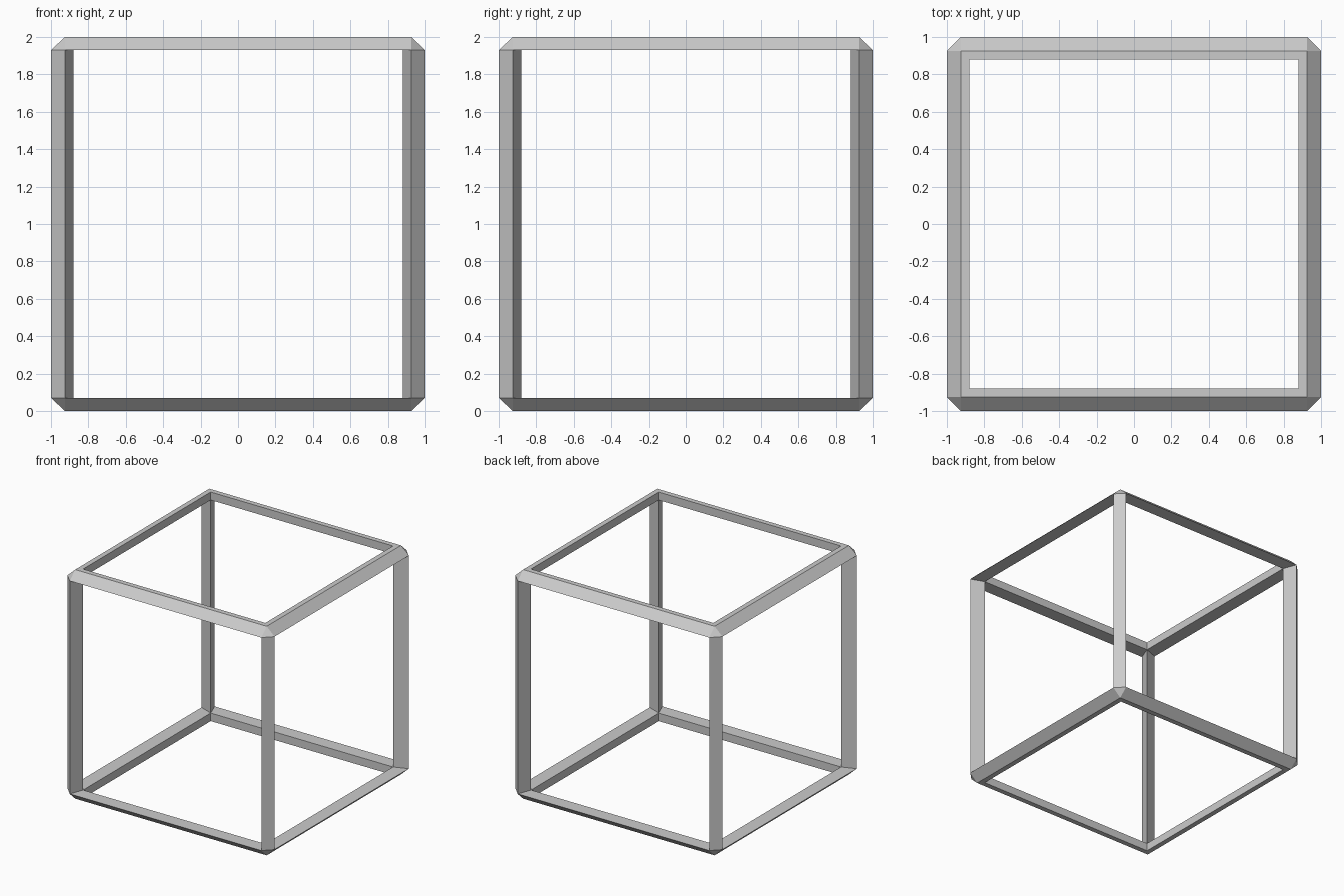
import bpy, bmesh
from itertools import product

if "Cube" in bpy.data.objects:
    bpy.data.objects.remove(bpy.data.objects["Cube"])

CHAMFER_XY, CHAMFER_Z, INNER = 0.925, 0.93, 0.88

bm = bmesh.new()

# Five points per corner: three on the outer chamfer, two on the inner edge
corners = {}
for s in product((-1, 1), repeat=3):
    points = {
        "x": (1, CHAMFER_XY, CHAMFER_Z),
        "y": (CHAMFER_XY, 1, CHAMFER_Z),
        "z": (CHAMFER_XY, CHAMFER_XY, 1),
        "cap": (INNER, INNER, 1),
        "inner": (INNER, INNER, CHAMFER_Z),
    }
    corners[s] = {k: bm.verts.new((p[0] * s[0], p[1] * s[1], p[2] * s[2] + 1))
                  for k, p in points.items()}
    bm.faces.new([corners[s][k] for k in "xyz"])

# Cross-section sides of the bars running along each axis
sides = {
    0: [("y", "z"), ("z", "cap"), ("cap", "inner"), ("inner", "y")],
    1: [("x", "z"), ("z", "cap"), ("cap", "inner"), ("inner", "x")],
    2: [("x", "y"), ("y", "inner"), ("inner", "x")],
}
for axis, pairs in sides.items():
    for s in corners:
        if s[axis] > 0:
            continue
        t = tuple(-v if i == axis else v for i, v in enumerate(s))
        a, b = corners[s], corners[t]
        for p, q in pairs:
            bm.faces.new((a[p], a[q], b[q], b[p]))

bmesh.ops.recalc_face_normals(bm, faces=bm.faces)
mesh = bpy.data.meshes.new("cube_frame")
bm.to_mesh(mesh)
bm.free()
frame = bpy.data.objects.new("cube_frame", mesh)
bpy.context.collection.objects.link(frame)
